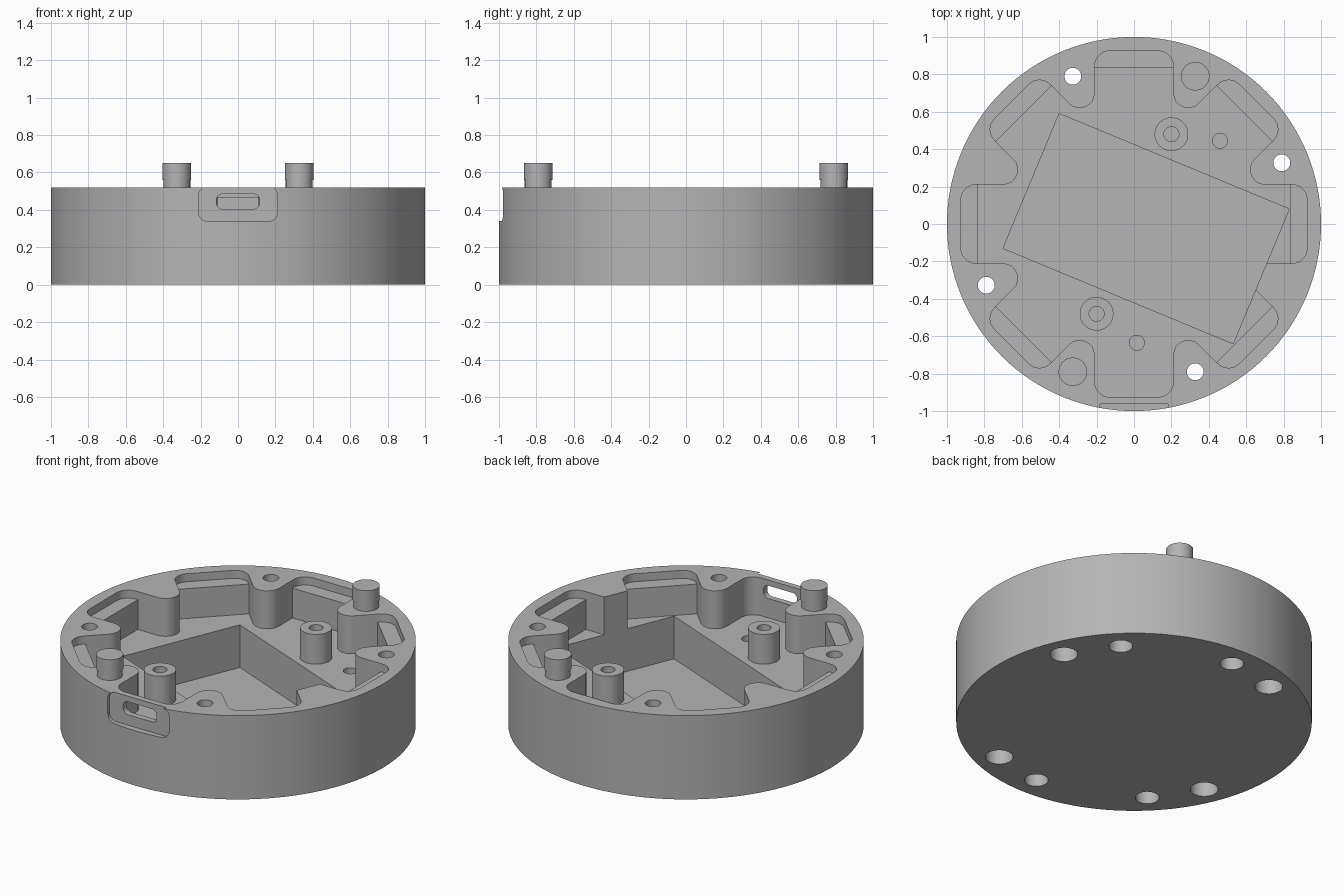
import bpy, bmesh, math
from mathutils import Vector

if "Cube" in bpy.data.objects:
    bpy.data.objects.remove(bpy.data.objects["Cube"])

H, FLOOR, LEDGE, DEEP = 0.52, 0.285, 0.47, 0.02   # rim, shelf, ledge and bay heights
D = math.radians

grey = bpy.data.materials.new("plain grey")
grey.diffuse_color = (0.46, 0.46, 0.46, 1)
grey.use_nodes = True
grey.node_tree.nodes["Principled BSDF"].inputs["Base Color"].default_value = grey.diffuse_color


def prism(name, pts, a, b, to_world=lambda x, y, t: (x, y, t)):
    """Extrude a closed outline from depth a to depth b."""
    bm = bmesh.new()
    lo = [bm.verts.new(to_world(x, y, a)) for x, y in pts]
    hi = [bm.verts.new(to_world(x, y, b)) for x, y in pts]
    n = len(pts)
    bm.faces.new(lo[::-1])
    bm.faces.new(hi)
    for i in range(n):
        j = (i + 1) % n
        bm.faces.new((lo[i], lo[j], hi[j], hi[i]))
    bmesh.ops.recalc_face_normals(bm, faces=bm.faces)
    me = bpy.data.meshes.new(name)
    bm.to_mesh(me)
    bm.free()
    ob = bpy.data.objects.new(name, me)
    me.materials.append(grey)
    bpy.context.collection.objects.link(ob)
    return ob


def circle(x, y, r, n=40):
    return [(x + r * math.cos(2 * math.pi * i / n), y + r * math.sin(2 * math.pi * i / n))
            for i in range(n)]


def polar(r, deg):
    return r * math.cos(D(deg)), r * math.sin(D(deg))


def rounded(corners, steps=8):
    """Fillet a polygon given as (x, y, radius) corners."""
    out, n = [], len(corners)
    for i, (x, y, r) in enumerate(corners):
        p = Vector((x, y))
        if r == 0:
            out.append((x, y))
            continue
        u = (Vector(corners[i - 1][:2]) - p).normalized()
        v = (Vector(corners[(i + 1) % n][:2]) - p).normalized()
        half = u.angle(v) / 2
        c = p + (u + v).normalized() * (r / math.sin(half))
        s = p + u * (r / math.tan(half)) - c
        e = p + v * (r / math.tan(half)) - c
        sweep = s.angle_signed(e)
        for k in range(steps + 1):
            t = -sweep * k / steps
            out.append((c.x + s.x * math.cos(t) - s.y * math.sin(t),
                        c.y + s.x * math.sin(t) + s.y * math.cos(t)))
    return out


def star(lengths, radii, w=0.21, nose=0.08):
    """Eight-armed pocket outline with rounded posts between the arms."""
    pts = []
    for k in range(8):
        a = D(45 * k)
        for side in (-1, 1):
            x, y = lengths[k], side * w
            pts.append((x * math.cos(a) - y * math.sin(a),
                        x * math.sin(a) + y * math.cos(a), radii[k]))
        pts.append((*polar(w / math.sin(D(22.5)), 45 * k + 22.5), nose))
    return rounded(pts)


def cut(ob, cutter):
    mod = ob.modifiers.new("cut", 'BOOLEAN')
    mod.operation, mod.solver, mod.object = 'DIFFERENCE', 'EXACT', cutter
    bpy.context.view_layer.objects.active = ob
    bpy.ops.object.modifier_apply(modifier=mod.name)
    bpy.data.objects.remove(cutter)


def smooth(ob):
    bpy.ops.object.select_all(action='DESELECT')
    ob.select_set(True)
    bpy.context.view_layer.objects.active = ob
    bpy.ops.object.shade_smooth_by_angle(angle=D(30))


# Round housing
body = prism("housing", circle(0, 0, 1, 128), 0, H)

# Shallow ledge pocket, then the shelf pocket (the front arm reaches the thin wall)
cut(body, prism("ledge_cutter", star([0.925] * 8, [0.08] * 8), LEDGE, 0.8))
cut(body, prism("shelf_cutter",
                star([0.925 if k == 6 else 0.835 for k in range(8)],
                     [0.08 if k == 6 else 0 for k in range(8)]), FLOOR, 0.9))

# Deep tilted rectangular bay
cut(body, prism("bay_cutter", [(-0.40, 0.59), (-0.70, -0.13), (0.53, -0.64), (0.83, 0.08)],
                DEEP, 1.0))

# Screw holes with counterbores from below
for k in range(4):
    x, y = polar(0.855, 22.5 + 90 * k)
    cut(body, prism("screw_cutter", circle(x, y, 0.045), -0.1, 1.0))
    cut(body, prism("bore_cutter", circle(x, y, 0.078), -0.1, 0.3))

# Blind sockets in the underside
for deg in (45, 90, 225, 270):
    cut(body, prism("socket_cutter", circle(*polar(0.855, deg), 0.067), -0.1, 0.12))

# Small holes in the shelf
for x, y in ((0.46, 0.445), (0.015, -0.635)):
    cut(body, prism("pin_cutter", circle(x, y, 0.04), 0.15, 0.4))


# Port recess and slot in the front wall
def plate(w, z0, z1, r):
    return rounded([(-w, z0, r), (w, z0, r), (w, z1, r), (-w, z1, r)])


def front(x, z, t):
    return x, t, z


cut(body, prism("recess_cutter", plate(0.21, 0.34, 0.523, 0.045), -1.1, -0.962, front))
cut(body, prism("slot_cutter", plate(0.115, 0.405, 0.485, 0.032), -1.2, -0.85, front))
smooth(body)

for s, side in ((1, "back"), (-1, "front")):
    # Hollow standoff on the shelf
    x, y = 0.2 * s, 0.48 * s
    boss = prism(side + "_standoff", circle(x, y, 0.09, 48), FLOOR - 0.005, LEDGE)
    cut(boss, prism("boss_cutter", circle(x, y, 0.04), FLOOR + 0.02, 0.8))
    smooth(boss)
    # Locating peg with a slightly narrower neck
    x, y = polar(0.855, 67.5 if s > 0 else 247.5)
    smooth(prism(side + "_peg_neck", circle(x, y, 0.072, 48), H - 0.01, 0.57))
    smooth(prism(side + "_peg", circle(x, y, 0.076, 48), 0.56, 0.65))
